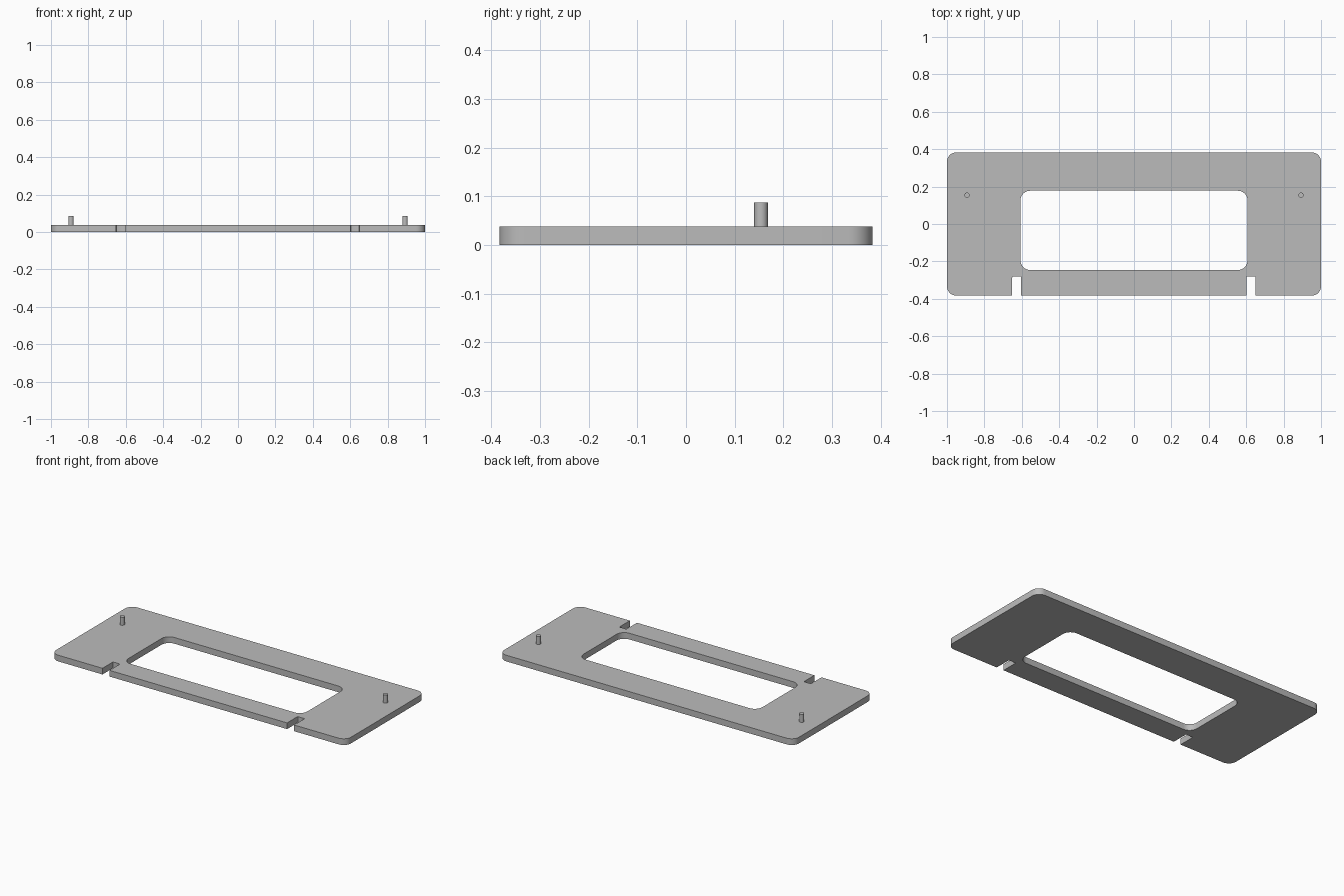
import bpy, bmesh, math

cube = bpy.data.objects.get("Cube")
if cube:
    bpy.data.objects.remove(cube, do_unlink=True)

THICK = 0.038
grey = bpy.data.materials.new("light_grey")
grey.use_nodes = True
colour = (0.5, 0.5, 0.5, 1)
grey.diffuse_color = colour
grey.node_tree.nodes["Principled BSDF"].inputs["Base Color"].default_value = colour


def finish(name, bm):
    """Turn a bmesh into a linked object with the shared material."""
    bmesh.ops.recalc_face_normals(bm, faces=bm.faces)
    mesh = bpy.data.meshes.new(name)
    bm.to_mesh(mesh)
    bm.free()
    mesh.materials.append(grey)
    obj = bpy.data.objects.new(name, mesh)
    bpy.context.collection.objects.link(obj)
    return obj


def rounded_slab(name, x0, x1, y0, y1, z0, z1, radius, steps=8):
    """Extruded rectangle with rounded vertical corners."""
    bm = bmesh.new()
    corners = [(x1 - radius, y1 - radius), (x0 + radius, y1 - radius),
               (x0 + radius, y0 + radius), (x1 - radius, y0 + radius)]
    ring = []
    for i, (cx, cy) in enumerate(corners):
        for s in range(steps + 1):
            a = math.pi / 2 * (i + s / steps)
            ring.append(bm.verts.new((cx + radius * math.cos(a),
                                      cy + radius * math.sin(a), z0)))
    base = bm.faces.new(ring)
    top = bmesh.ops.extrude_face_region(bm, geom=[base], use_keep_orig=True)["geom"]
    bmesh.ops.translate(bm, vec=(0, 0, z1 - z0),
                        verts=[v for v in top if isinstance(v, bmesh.types.BMVert)])
    return finish(name, bm)


def smooth(obj):
    bpy.ops.object.select_all(action="DESELECT")
    obj.select_set(True)
    bpy.context.view_layer.objects.active = obj
    bpy.ops.object.shade_smooth_by_angle(angle=math.radians(30))


# Base plate, with its window and two front slots cut through
plate = rounded_slab("base_plate", -1, 1, -0.383, 0.383, 0, THICK, 0.05)
cutters = [rounded_slab("window_cutter", -0.607, 0.607, -0.246, 0.178, -0.1, 0.1, 0.052)]
for side, x in (("right", -0.627), ("left", 0.625)):
    cutters.append(rounded_slab(side + "_slot_cutter", x - 0.024, x + 0.024,
                                -0.5, -0.281, -0.1, 0.1, 0.004, 3))
bpy.context.view_layer.objects.active = plate
for cutter in cutters:
    cut = plate.modifiers.new(cutter.name, "BOOLEAN")
    cut.operation = "DIFFERENCE"
    cut.solver = "EXACT"
    cut.object = cutter
    bpy.ops.object.modifier_apply(modifier=cut.name)
    bpy.data.objects.remove(cutter, do_unlink=True)
smooth(plate)

# Locating pegs
for side, sx in (("right", -1), ("left", 1)):
    bm = bmesh.new()
    bmesh.ops.create_cone(bm, cap_ends=True, segments=24,
                          radius1=0.014, radius2=0.014, depth=0.05)
    peg = finish(side + "_peg", bm)
    peg.location = (sx * 0.893, 0.154, THICK + 0.024)
    smooth(peg)
